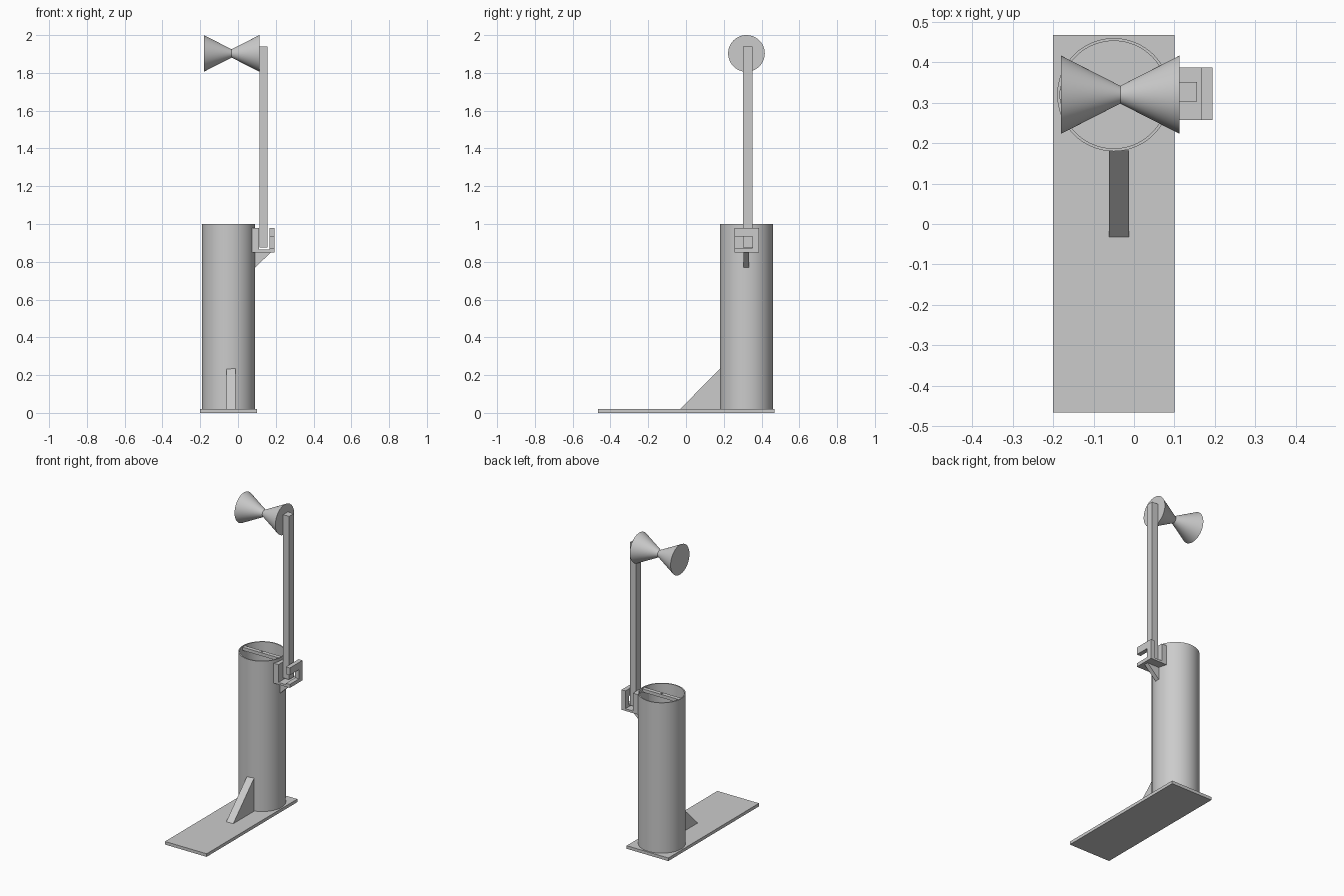
import bpy, bmesh
from math import cos, sin, tau

cube = bpy.data.objects.get("Cube")
if cube:
    bpy.data.objects.remove(cube, do_unlink=True)

grey = bpy.data.materials.new("light_grey")
grey.diffuse_color = (0.6, 0.6, 0.6, 1)
grey.use_nodes = True
grey.node_tree.nodes["Principled BSDF"].inputs["Base Color"].default_value = (0.6, 0.6, 0.6, 1)

TUBE_X, TUBE_Y, SIDES = -0.05, 0.32, 96


def finish(name, bm, smooth=False):
    bmesh.ops.recalc_face_normals(bm, faces=bm.faces)
    mesh = bpy.data.meshes.new(name)
    bm.to_mesh(mesh)
    bm.free()
    mesh.materials.append(grey)
    obj = bpy.data.objects.new(name, mesh)
    bpy.context.collection.objects.link(obj)
    if smooth:
        bpy.ops.object.select_all(action='DESELECT')
        obj.select_set(True)
        bpy.context.view_layer.objects.active = obj
        bpy.ops.object.shade_smooth_by_angle(angle=0.6)
    return obj


def prism(name, outline, offset):
    """Extrude a flat outline along an offset."""
    bm = bmesh.new()
    face = bm.faces.new([bm.verts.new(p) for p in outline])
    ext = bmesh.ops.extrude_face_region(bm, geom=[face], use_keep_orig=True)
    moved = [g for g in ext["geom"] if isinstance(g, bmesh.types.BMVert)]
    bmesh.ops.translate(bm, vec=offset, verts=moved)
    return finish(name, bm)


def box(name, x0, x1, y0, y1, z0, z1):
    outline = [(x0, y0, z0), (x1, y0, z0), (x1, y1, z0), (x0, y1, z0)]
    return prism(name, outline, (0, 0, z1 - z0))


def lathe(name, profile, place, closed, capped):
    """Sweep (radius, height) points; place maps them to space."""
    bm = bmesh.new()
    rings = [[bm.verts.new(place(r * cos(tau * i / SIDES), r * sin(tau * i / SIDES), h))
              for i in range(SIDES)] for r, h in profile]
    pairs = list(zip(rings, rings[1:]))
    if closed:
        pairs.append((rings[-1], rings[0]))
    for a, b in pairs:
        for i in range(SIDES):
            j = (i + 1) % SIDES
            bm.faces.new((a[i], a[j], b[j], b[i]))
    if capped:
        bm.faces.new(rings[0])
        bm.faces.new(rings[-1])
    return finish(name, bm, True)


# Base and its front brace
box("base_plate", -0.2, 0.1, -0.466, 0.468, 0, 0.02)
prism("front_brace", [(-0.062, -0.032, 0.02), (-0.062, 0.182, 0.02), (-0.062, 0.182, 0.235)],
      (0.05, 0, 0))

# Hollow tube with a cross bar at the rim
lathe("tube", [(0.14, 0.02), (0.14, 1.0), (0.133, 1.0), (0.133, 0.02)],
      lambda a, b, h: (TUBE_X + a, TUBE_Y + b, h), True, False)
bar = box("cross_bar", -0.184, 0.084, 0.307, 0.333, 0.975, 0.996)
hole = lathe("bar_hole_cutter", [(0.006, 0.95), (0.006, 1.02)],
             lambda a, b, h: (TUBE_X + a, TUBE_Y + b, h), False, True)
hole.hide_render = True
hole.hide_viewport = True
cut = bar.modifiers.new("hole", 'BOOLEAN')
cut.object = hole
cut.operation = 'DIFFERENCE'

# Side bracket: inner block, floor, slotted outer wall and gusset
Y0, Y1 = 0.257, 0.387
box("bracket_inner_block", 0.075, 0.112, Y0, Y1, 0.85, 0.98)
box("bracket_floor", 0.112, 0.166, Y0, Y1, 0.85, 0.864)
slot = [(Y0, 0.85), (Y1, 0.85), (Y1, 0.98), (Y0, 0.98),
        (Y0, 0.933), (0.352, 0.933), (0.352, 0.873), (Y0, 0.873)]
prism("bracket_outer_wall", [(0.166, y, z) for y, z in slot], (0.028, 0, 0))
prism("bracket_gusset", [(0.085, 0.305, 0.765), (0.175, 0.305, 0.85), (0.085, 0.305, 0.85)],
      (0, 0.028, 0))

# Upright arm carrying the double cone
box("arm", 0.113, 0.156, 0.303, 0.352, 0.876, 1.94)
lathe("double_cone", [(0.097, -0.181), (0.022, -0.034), (0.097, 0.113)],
      lambda a, b, h: (h, 0.32 + a, 1.903 + b), False, True)
